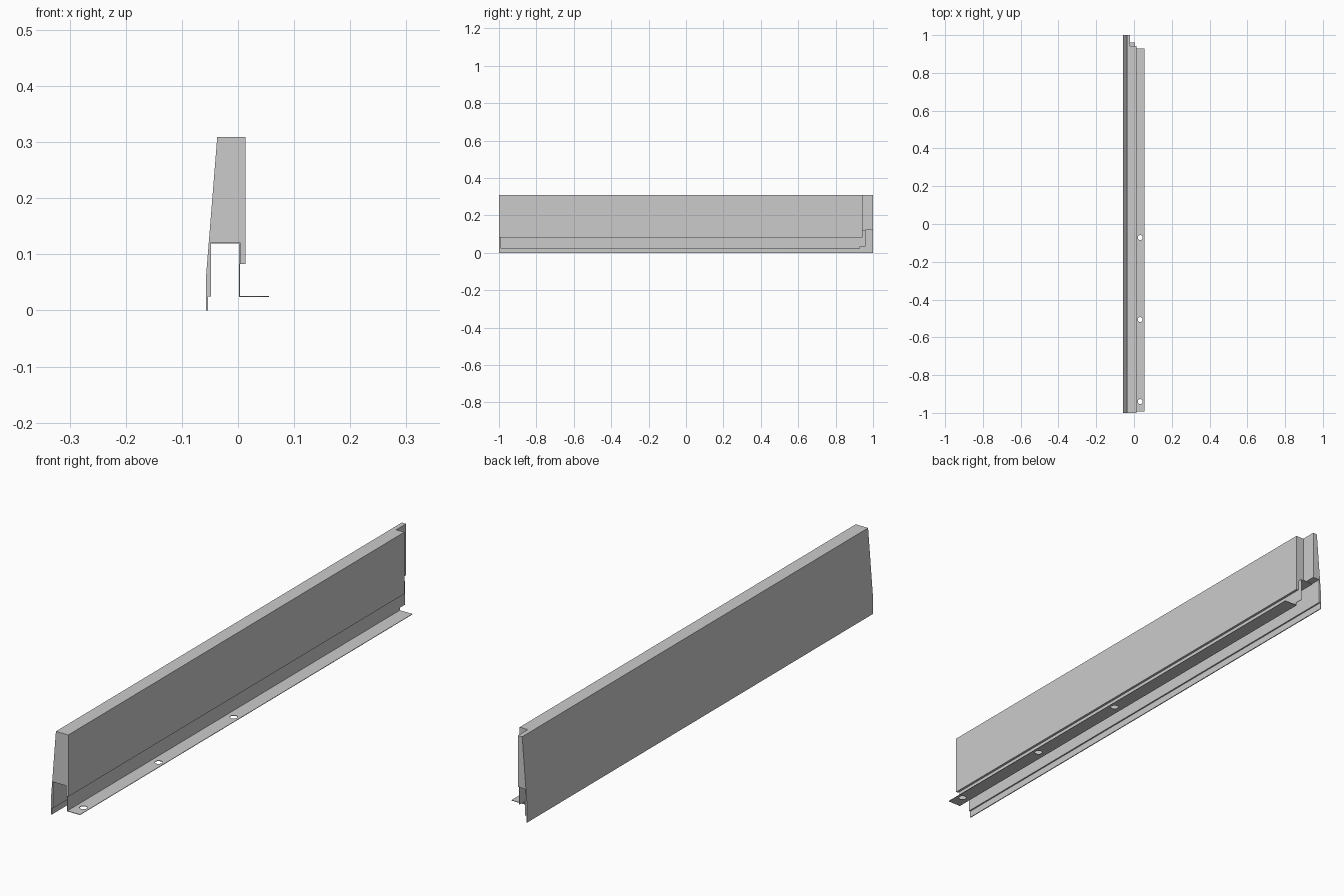
import bpy, bmesh, math
from mathutils import Vector

if "Cube" in bpy.data.objects:
    bpy.data.objects.remove(bpy.data.objects["Cube"])


def prism(name, points, start, end, axis):
    """Extrude a closed profile. Axis 1: points are (x, z); axis 0: points are (y, z)."""
    bm = bmesh.new()

    def place(p, d):
        return (p[0], d, p[1]) if axis == 1 else (d, p[0], p[1])

    face = bm.faces.new([bm.verts.new(place(p, start)) for p in points])
    out = bmesh.ops.extrude_face_region(bm, geom=[face])
    shift = Vector(place((0, 0), end - start))
    for item in out["geom"]:
        if isinstance(item, bmesh.types.BMVert):
            item.co += shift
    bmesh.ops.recalc_face_normals(bm, faces=bm.faces)
    mesh = bpy.data.meshes.new(name)
    bm.to_mesh(mesh)
    bm.free()
    obj = bpy.data.objects.new(name, mesh)
    bpy.context.collection.objects.link(obj)
    return obj


def box_profile(a0, a1, b0, b1):
    return [(a0, b0), (a1, b0), (a1, b1), (a0, b1)]


# Main panel: tapered section with an open channel underneath
panel = prism("main_panel", [
    (-0.057, 0), (-0.057, 0.06), (-0.037, 0.309), (0.013, 0.309),
    (0.013, 0.083), (0.004, 0.083), (0.004, 0.121), (-0.048, 0.121),
    (-0.048, 0.025), (-0.0535, 0.025), (-0.0535, 0)], -1, 1, 1)

# Corner notch at the back end
cutter = prism("notch_cutter", box_profile(-0.02, 0.1, 0.05, 0.4), 0.943, 1.1, 1)
cutter.hide_render = True
cutter.hide_viewport = False
cutter.display_type = 'WIRE'
cut = panel.modifiers.new("notch", 'BOOLEAN')
cut.operation = 'DIFFERENCE'
cut.solver = 'EXACT'
cut.object = cutter
bpy.context.view_layer.objects.active = panel
bpy.ops.object.modifier_apply(modifier="notch")
bpy.data.objects.remove(cutter)

# Bracket: top plate lining the channel
prism("bracket_top", box_profile(-0.048, 0.004, 0.119, 0.121), -0.992, 0.96, 1)

# Bracket: upright web, stepped at the back end
prism("bracket_web", [
    (-0.992, 0.024), (0.93, 0.024), (0.93, 0.035), (0.96, 0.035),
    (0.96, 0.119), (-0.992, 0.119)], 0.002, 0.004, 0)

# Bracket: foot flange with three screw holes
curve = bpy.data.curves.new("foot_flange", 'CURVE')
curve.dimensions = '2D'
curve.fill_mode = 'BOTH'
curve.extrude = 0.001
outlines = [box_profile(0.004, 0.055, -0.992, 0.93)]
for y in (-0.94, -0.506, -0.072):
    outlines.append([(0.033 + 0.013 * math.cos(i * math.tau / 24),
                      y + 0.013 * math.sin(i * math.tau / 24)) for i in range(24)])
for outline in outlines:
    spline = curve.splines.new('POLY')
    spline.points.add(len(outline) - 1)
    spline.use_cyclic_u = True
    for point, (x, y) in zip(spline.points, outline):
        point.co = (x, y, 0, 1)
flange = bpy.data.objects.new("foot_flange", curve)
flange.location.z = 0.025
bpy.context.collection.objects.link(flange)
bpy.ops.object.select_all(action='DESELECT')
flange.select_set(True)
bpy.context.view_layer.objects.active = flange
bpy.ops.object.convert(target='MESH')
